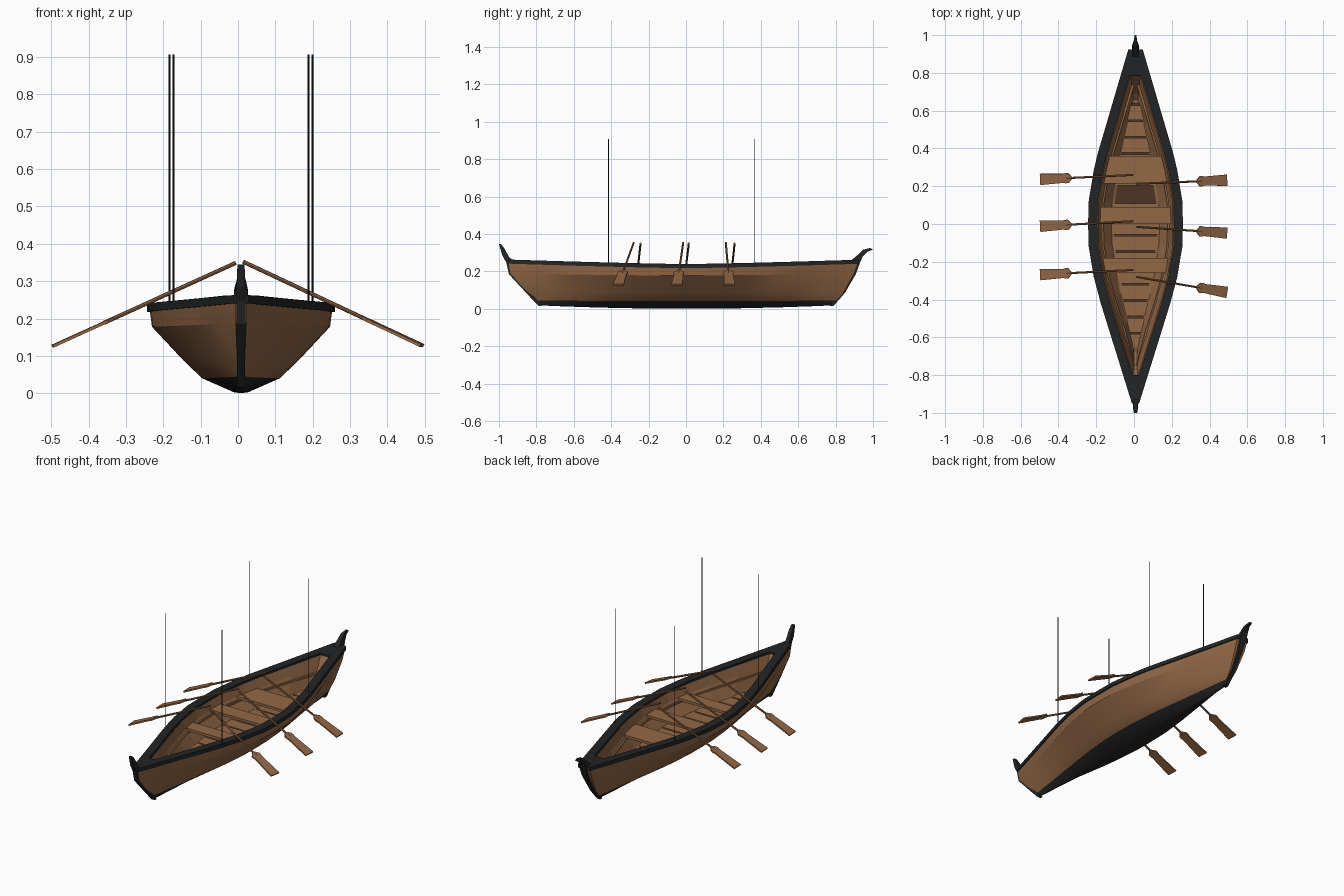
import bpy, bmesh, math
from mathutils import Vector

if "Cube" in bpy.data.objects:
    bpy.data.objects.remove(bpy.data.objects["Cube"])

CX = 0.008  # hull centre line


def material(name, rgb):
    m = bpy.data.materials.new(name)
    m.diffuse_color = (*rgb, 1)
    m.use_nodes = True
    m.node_tree.nodes["Principled BSDF"].inputs["Base Color"].default_value = m.diffuse_color
    return m


WOOD = material("brown wood", (0.29, 0.138, 0.062))
DARK = material("dark wood", (0.075, 0.036, 0.018))
TAR = material("black tar", (0.017, 0.018, 0.019))
POLE = material("pole black", (0.008, 0.008, 0.009))


def make(name, verts, faces, mats, x=CX, mirror=False, smooth=False, rule=None):
    me = bpy.data.meshes.new(name)
    bm = bmesh.new()
    vs = [bm.verts.new(v) for v in verts]
    for f in faces:
        bm.faces.new([vs[i] for i in f])
    bmesh.ops.remove_doubles(bm, verts=bm.verts, dist=1e-5)
    bmesh.ops.recalc_face_normals(bm, faces=bm.faces)
    bm.to_mesh(me)
    bm.free()
    for m in mats:
        me.materials.append(m)
    if rule:
        for p in me.polygons:
            p.material_index = rule(p.center)
    if smooth:
        me.shade_smooth()
        me.set_sharp_from_angle(angle=math.radians(22))
    ob = bpy.data.objects.new(name, me)
    ob.location.x = x
    bpy.context.collection.objects.link(ob)
    if mirror:
        ob.modifiers.new("mirror", 'MIRROR')
    return ob


def loft(name, rows, mats, ring=False, **kw):
    """Quads between successive cross-sections."""
    n = len(rows[0])
    verts = [p for r in rows for p in r]
    faces = []
    for i in range(len(rows) - 1):
        for j in range(n if ring else n - 1):
            k = (j + 1) % n
            faces.append((i*n + j, i*n + k, i*n + n + k, i*n + n + j))
    return make(name, verts, faces, mats, **kw)


def prism(name, bottom, top, mats, x=CX):
    n = len(bottom)
    faces = [tuple(range(n)), tuple(range(n, 2*n))]
    faces += [(i, (i+1) % n, n + (i+1) % n, n + i) for i in range(n)]
    return make(name, list(bottom) + list(top), faces, mats, x=x)


def interp(pts, v):
    for (a, fa), (b, fb) in zip(pts, pts[1:]):
        if v <= b:
            return fa + (fb - fa) * max(0, (v - a) / (b - a))
    return pts[-1][1]


PLAN = [(-.95, .015), (-.42, .18), (-.28, .217), (-.12, .244), (0, .247),
        (.12, .244), (.28, .218), (.37, .197), (.925, .034)]


def hw(y):
    return interp(PLAN, y)


def sheer(y):
    return .239 + .024 * (abs(y) / .95) ** 1.3


STATIONS = [-.95, -.8, -.6, -.42, -.28, -.12, 0, .12, .28, .37, .6, .785, .925]

# Outer hull: each level is (width fraction, mid z, end z, front end, back end)
LEVELS = [(0, 0, .018, -.785, .785), (.08, .003, .02, -.785, .785),
          (.42, .04, .045, -.80, .805), (.62, .087, .09, -.85, .845),
          (.965, .178, .19, -.94, .90), (.995, .235, .258, -.95, .925)]


def hull_row(y, flat=1):
    row = []
    for f, z0, z1, a, b in LEVELS:
        t = y / -.95 if y < 0 else y / .925
        row.append((f * hw(y) * flat, t * (a if y < 0 else b), z0 + (z1 - z0) * t * t))
    return row


rows = [hull_row(-.95, 0)] + [hull_row(y) for y in STATIONS] + [hull_row(.925, 0)]
loft("hull", rows, [WOOD, TAR], mirror=True, smooth=True,
     rule=lambda c: 1 if c.z < .037 else 0)

# Inner planking
INNER = [(1, -.047, None, 1, 1), (.95, -.05, .178, .96, .96),
         (.62, -.03, .1, .88, .88), (.3, -.01, .072, .84, .84), (0, 0, .07, .84, .84)]


def inner_row(y, flat=1):
    return [(max(0, f * hw(y) + d) * flat, y * s, sheer(y) - .012 if z is None else z + .02 * abs(y))
            for f, d, z, s, _ in INNER]


inside = [y for y in STATIONS if -.81 < y < .79]
loft("inner_planking", [inner_row(inside[0], 0)] + [inner_row(y) for y in inside]
     + [inner_row(inside[-1], 0)], [WOOD], mirror=True)


# Gunwale and the two small end decks
def rail_row(y, inner):
    o, z = hw(y) + .004, sheer(y)
    return [(o, y, z - .022), (o, y, z), (inner, y, z), (inner, y, z - .022)]


loft("gunwale", [rail_row(y, hw(y) - .044) for y in inside], [TAR], ring=True, mirror=True)
for name, ya, yb in (("front_deck", -.95, -.8), ("back_deck", .785, .925)):
    a, b = [[(s * (hw(y) + .004), y) for s in (-1, 1)] for y in (ya, yb)]
    quad = [a[0], a[1], b[1], b[0]]
    prism(name, [(x, y, sheer(y) - .022) for x, y in quad],
          [(x, y, sheer(y)) for x, y in quad], [TAR])

# Inner stringer that carries the seats
loft("stringer", [[(max(0, .96*hw(y) - .045), y*.95, .172), (max(0, .96*hw(y) - .045), y*.95, .16),
                   (max(0, .96*hw(y) - .068), y*.95, .16), (max(0, .96*hw(y) - .068), y*.95, .172)]
                  for y in inside], [WOOD], ring=True, mirror=True)


# Stem posts: (y, z, half width) outlines
def post(name, pts):
    prism(name, [(-w, y, z) for y, z, w in pts], [(w, y, z) for y, z, w in pts], [TAR])


post("front_stem", [(-.77, .014, .01), (-.79, .016, .01), (-.855, .085, .011), (-.947, .185, .012),
                    (-.96, .245, .012), (-.982, .285, .012), (-1.0, .345, .009), (-.988, .345, .009),
                    (-.97, .32, .011), (-.945, .275, .012), (-.925, .258, .012), (-.9, .185, .01)])
post("back_stem", [(.77, .014, .01), (.79, .016, .01), (.85, .085, .011), (.908, .185, .014),
                   (.932, .25, .02), (.945, .28, .018), (.97, .305, .009), (1.0, .316, .004),
                   (.985, .325, .005), (.945, .315, .01), (.915, .285, .014), (.88, .256, .018),
                   (.87, .185, .01)])


def plank(name, y0, y1, w0, w1, z, t, mat):
    quad = [(-w0, y0), (w0, y0), (w1, y1), (-w1, y1)]
    prism(name, [(x, y, z - t) for x, y in quad], [(x, y, z) for x, y in quad], [mat])


# Seats
for i, (y0, y1) in enumerate([(-.26, -.18), (.0, .09), (.215, .36)]):
    plank(f"seat_{i+1}", y0, y1, hw(y0) - .046, hw(y1) - .046, .187, .015, WOOD)

# Floor slats over a dark bilge, one slat left out
FLOOR = [(-.67, .022), (-.2, .135), (.2, .135), (.65, .025)]
cuts = [-.66, -.2, .2, .64]
for i, (a, b) in enumerate(zip(cuts, cuts[1:])):
    plank(f"bilge_{i+1}", a, b, interp(FLOOR, a) - .005, interp(FLOOR, b) - .005, .097, .006, DARK)
for i in range(15):
    y0 = -.66 + i * .0865
    y1 = y0 + .077
    if y0 < .17 < y1:
        continue
    plank(f"floor_slat_{i+1}", y0, y1, interp(FLOOR, y0), interp(FLOOR, y1), .106, .012, WOOD)


# Oars
def oar(name, a, b):
    a, b = Vector(a), Vector(b)
    u = (b - a).normalized()
    v = Vector((0, 0, 1)).cross(u).normalized()
    w = u.cross(v)
    L = (b - a).length
    ring = [(math.cos(k * math.pi / 4), math.sin(k * math.pi / 4)) for k in range(8)]
    ends = [[a + u * d + (v * c + w * s) * .0055 for c, s in ring] for d in (0, L * .72)]
    prism(name + "_shaft", ends[0], ends[1], [WOOD], x=0)
    half = [(.665, .007), (.70, .027), (.73, .027), (.75, .024), (1.0, .030)]
    outline = half + [(d, -h) for d, h in reversed(half)]
    prism(name + "_blade", [a + u * (d * L) + v * h - w * .004 for d, h in outline],
          [a + u * (d * L) + v * h + w * .004 for d, h in outline], [WOOD], x=0)


for i, (ya, yb) in enumerate([(-.28, -.362), (-.015, -.048), (.213, .232)]):
    oar(f"right_oar_{i+1}", (.014, ya, .352), (.492, yb, .128))
for i, (ya, yb) in enumerate([(-.243, -.268), (.015, -.012), (.26, .236)]):
    oar(f"left_oar_{i+1}", (-.006, ya, .349), (-.496, yb, .126))

# Four upright poles on the gunwale
for name, y, x in (("front", -.415, .181), ("back", .365, .191)):
    for side, s in (("left", -1), ("right", 1)):
        ring = [(s * x + .0025 * math.cos(k * math.pi / 3), y + .0025 * math.sin(k * math.pi / 3))
                for k in range(6)]
        prism(f"{name}_{side}_pole", [(p, q, .225) for p, q in ring],
              [(p, q, .907) for p, q in ring], [POLE])
